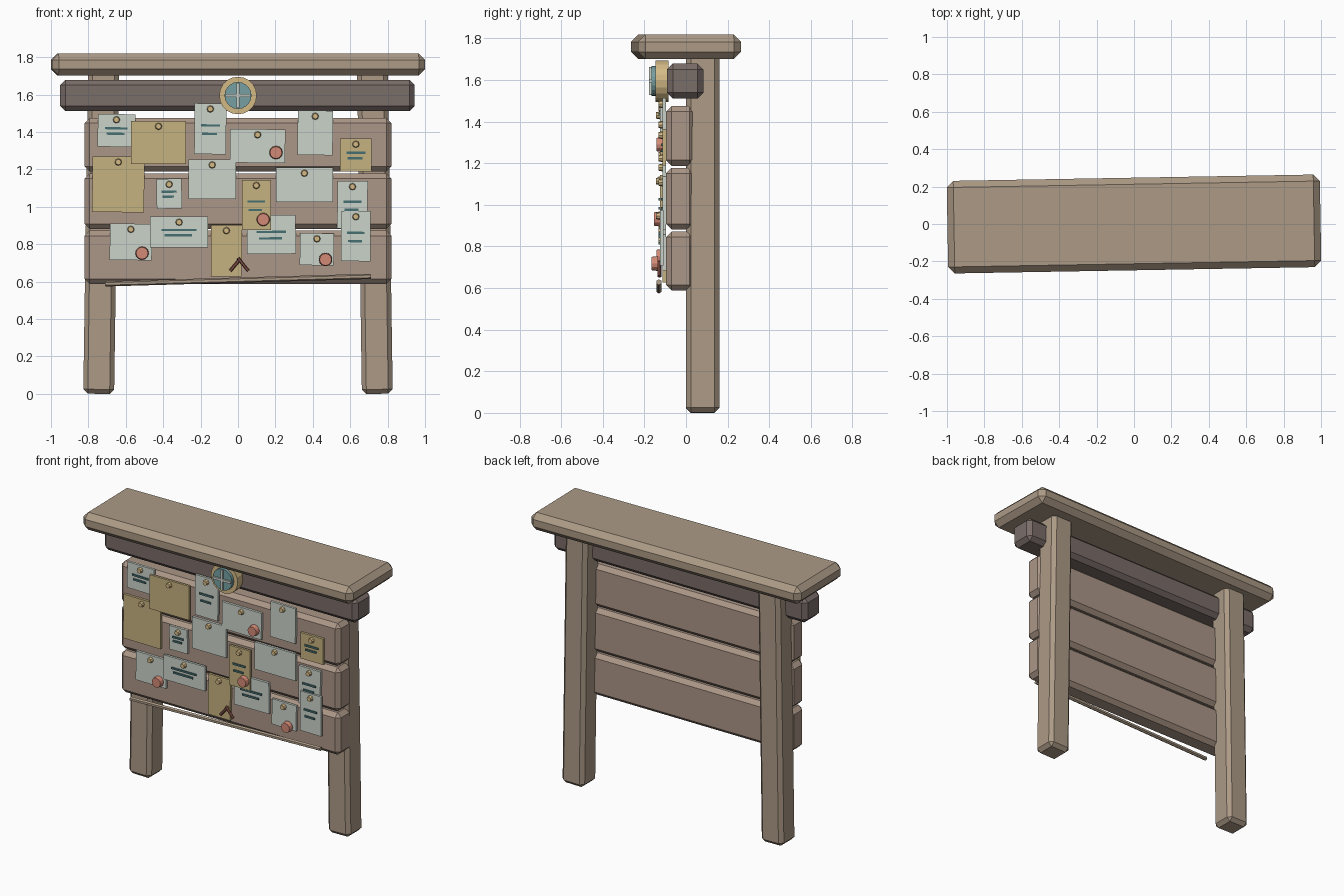
import bpy, bmesh, math
from mathutils import Matrix, Vector

if "Cube" in bpy.data.objects:
    bpy.data.objects.remove(bpy.data.objects["Cube"])


def material(name, r, g, b):
    m = bpy.data.materials.new(name)
    lin = [((c / 255 + 0.055) / 1.055) ** 2.4 for c in (r, g, b)]
    m.diffuse_color = (*lin, 1)
    m.use_nodes = True
    m.node_tree.nodes["Principled BSDF"].inputs["Base Color"].default_value = m.diffuse_color
    return m


WOOD = material("weathered wood", 172, 154, 134)
PLANK = material("plank wood", 171, 150, 135)
DARK = material("dark beam wood", 122, 109, 105)
PAPER = material("pale paper", 203, 211, 202)
TAN = material("tan parchment", 198, 178, 128)
INK = material("teal ink", 70, 112, 114)
TEAL = material("emblem teal", 118, 160, 162)
WAX = material("red wax", 212, 138, 118)
GOLD = material("pale brass", 212, 186, 134)
RUST = material("rust red", 135, 82, 72)


def finish(name, bm, mat, matrix):
    mesh = bpy.data.meshes.new(name)
    bm.to_mesh(mesh)
    bm.free()
    mesh.materials.append(mat)
    ob = bpy.data.objects.new(name, mesh)
    ob.matrix_world = matrix
    bpy.context.collection.objects.link(ob)
    return ob


def box(name, center, size, mat, bevel=0.0, axis='Y', angle=0.0):
    bm = bmesh.new()
    bmesh.ops.create_cube(bm, size=1)
    bmesh.ops.scale(bm, vec=size, verts=bm.verts)
    if bevel:
        bmesh.ops.bevel(bm, geom=bm.edges[:], offset=bevel, segments=1,
                        affect='EDGES', profile=0.5)
    mtx = Matrix.Translation(center) @ Matrix.Rotation(math.radians(angle), 4, axis)
    return finish(name, bm, mat, mtx)


def disc(name, x, z, y_front, y_back, r, mat, sides=12, r_front=None):
    """Short cylinder facing the front; r_front gives it a chamfered face."""
    bm = bmesh.new()
    bmesh.ops.create_cone(bm, cap_ends=True, segments=sides, radius1=r,
                          radius2=r_front or r, depth=y_back - y_front)
    mtx = Matrix.Translation((x, (y_front + y_back) / 2, z)) @ Matrix.Rotation(math.pi / 2, 4, 'X')
    return finish(name, bm, mat, mtx)


def rod(name, a, b, r, mat, sides=6):
    a, b = Vector(a), Vector(b)
    bm = bmesh.new()
    bmesh.ops.create_cone(bm, cap_ends=True, segments=sides, radius1=r,
                          radius2=r, depth=(b - a).length)
    rot = (b - a).to_track_quat('Z', 'Y').to_matrix().to_4x4()
    return finish(name, bm, mat, Matrix.Translation((a + b) / 2) @ rot)


# Frame: roof board, dark crossbeam, two leaning posts
box("roof_board", (0, 0, 1.76), (1.995, 0.495, 0.118), WOOD, 0.035, 'Z', 1.0)
box("crossbeam", (-0.003, -0.004, 1.595), (1.895, 0.175, 0.168), DARK, 0.028)
for side, s in (("left", -1), ("right", 1)):
    box(side + "_post", (s * 0.732, 0.08, 0.865), (0.165, 0.16, 1.73), WOOD, 0.024, 'Y', -s * 0.85)

# Board planks
for i, (z0, z1) in enumerate(((0.588, 0.872), (0.882, 1.178), (1.188, 1.475))):
    box(f"plank_{i + 1}", (0, -0.026, (z0 + z1) / 2), (1.64, 0.14, z1 - z0), PLANK, 0.027)

# Notes: centre x, centre z, width, height, paper, layer, lines of ink, tilt
TOP_ROW = [
    (-0.65, 1.408, 0.20, 0.175, PAPER, 0, 2, 1),
    (-0.425, 1.345, 0.295, 0.23, TAN, 1, 0, 0),
    (-0.148, 1.417, 0.17, 0.272, PAPER, 1, 2, 0.5),
    (0.105, 1.325, 0.295, 0.18, PAPER, 0, 0, 0.5),
    (0.413, 1.395, 0.188, 0.238, PAPER, 0, 0, 0.5),
    (0.63, 1.277, 0.17, 0.175, TAN, 0, 2, 0),
]
MIDDLE_ROW = [
    (-0.64, 1.12, 0.278, 0.298, TAN, 0, 0, 0.5),
    (-0.368, 1.07, 0.135, 0.16, PAPER, 0, 2, -1),
    (-0.138, 1.148, 0.255, 0.212, PAPER, 0, 0, 0),
    (0.098, 1.01, 0.155, 0.268, TAN, 1, 2, 0),
    (0.355, 1.117, 0.305, 0.185, PAPER, 0, 0, 0),
    (0.612, 1.01, 0.162, 0.255, PAPER, 0, 2, 0.5),
]
BOTTOM_ROW = [
    (-0.573, 0.812, 0.225, 0.195, PAPER, 0, 0, 0.5),
    (-0.315, 0.865, 0.31, 0.165, PAPER, 1, 2, 0),
    (-0.062, 0.765, 0.165, 0.275, TAN, 0, 0, 0.5),
    (0.178, 0.852, 0.262, 0.208, PAPER, 0, 2, -0.5),
    (0.422, 0.773, 0.182, 0.172, PAPER, 0, 0, 1),
    (0.63, 0.843, 0.157, 0.268, PAPER, 1, 2, 0.5),
]
for i, (x, z, w, h, mat, layer, lines, tilt) in enumerate(TOP_ROW + MIDDLE_ROW + BOTTOM_ROW):
    y = -0.104 - 0.013 * layer
    front = y - 0.008
    box(f"note_{i + 1}", (x, y, z), (w, 0.016, h), mat, 0, 'Y', tilt)
    if i != 15:
        disc(f"pin_{i + 1}", x, z + h / 2 - 0.03, front - 0.02, front, 0.019, GOLD, 8, 0.015)
    for k in range(lines):
        box(f"ink_line_{i + 1}_{k + 1}", (x - 0.005 * k, front - 0.003, z + h / 6 * (0.4 - k)),
            (w * (0.6 - 0.13 * k), 0.008, 0.012), INK, 0, 'Y', tilt)

# Wax seals
for i, (x, z, y) in enumerate(((0.203, 1.29, -0.112), (0.135, 0.932, -0.125),
                               (-0.513, 0.752, -0.112), (0.468, 0.718, -0.135))):
    disc(f"wax_seal_{i + 1}", x, z, y - 0.03, y, 0.036, WAX, 12, 0.032)

# Round emblem: brass ring, teal face, pale cross
disc("emblem_ring", 0, 1.595, -0.146, -0.085, 0.1, GOLD, 20)
disc("emblem_face", 0, 1.595, -0.166, -0.14, 0.072, TEAL, 20)
box("emblem_cross_upright", (0, -0.17, 1.595), (0.015, 0.014, 0.135), PAPER)
box("emblem_cross_bar", (0, -0.17, 1.595), (0.135, 0.014, 0.015), PAPER)

# Thin rod along the lower edge, and two small crossed sticks
rod("lower_rod", (-0.71, -0.13, 0.588), (0.71, -0.13, 0.628), 0.014, WOOD)
rod("small_stick_left", (-0.042, -0.125, 0.657), (0.012, -0.125, 0.722), 0.009, RUST)
rod("small_stick_right", (0.056, -0.13, 0.657), (0.0, -0.13, 0.726), 0.009, RUST)
